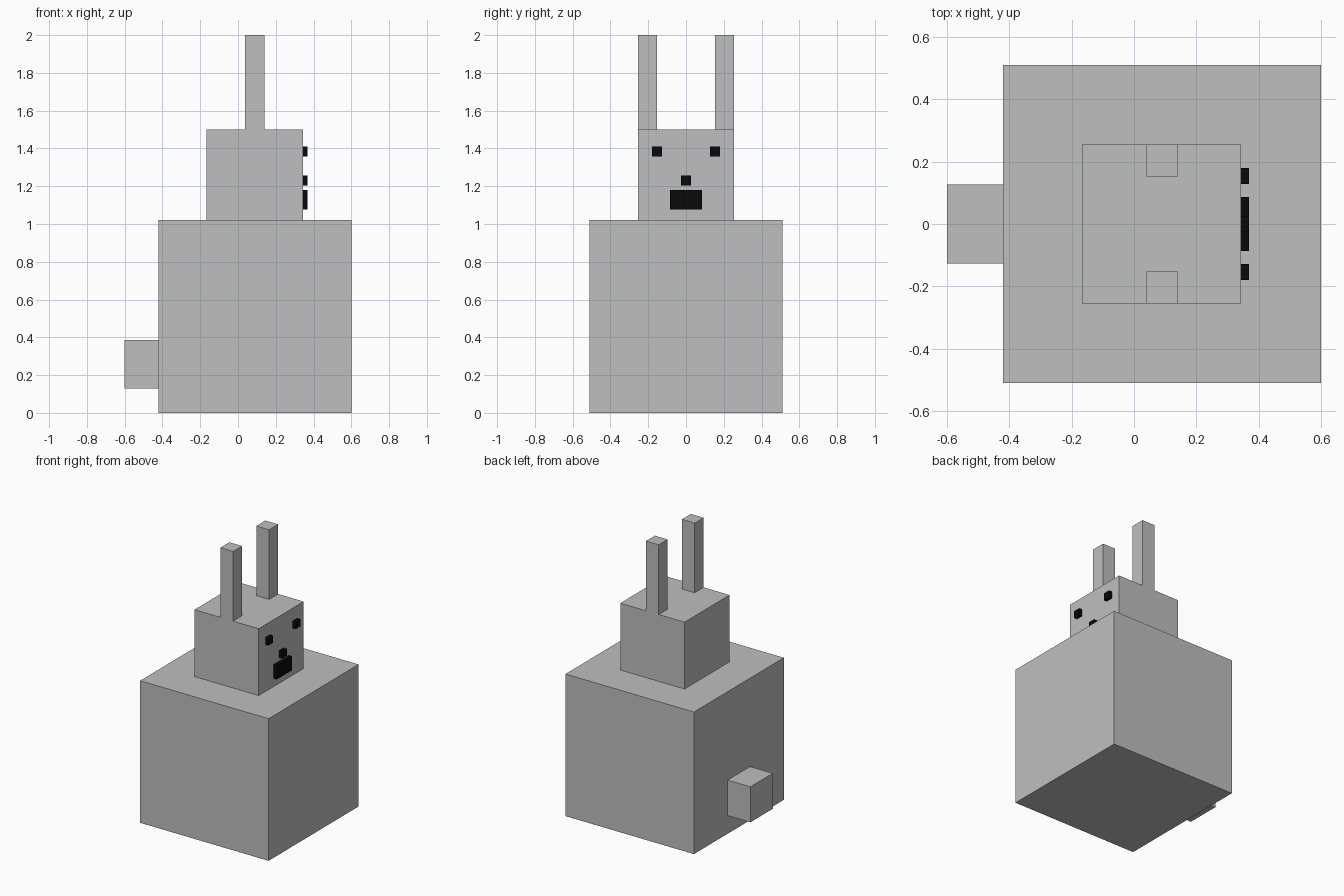
import bpy

default = bpy.data.objects.get("Cube")
if default:
    bpy.data.objects.remove(default, do_unlink=True)


def material(name, value):
    mat = bpy.data.materials.new(name)
    mat.use_nodes = True
    colour = (value, value, value, 1.0)
    mat.diffuse_color = colour
    mat.node_tree.nodes["Principled BSDF"].inputs["Base Color"].default_value = colour
    return mat


def box(name, mat, x, y, z):
    """Axis-aligned box from (low, high) pairs."""
    spans = (x, y, z)
    bpy.ops.mesh.primitive_cube_add(size=1)
    obj = bpy.context.object
    obj.name = name
    obj.location = [(lo + hi) / 2 for lo, hi in spans]
    obj.scale = [hi - lo for lo, hi in spans]
    obj.data.materials.append(mat)
    bpy.ops.object.transform_apply(location=True, rotation=False, scale=True)
    return obj


grey = material("light grey", 0.52)
black = material("black", 0.003)

# Body, head and tail
box("body", grey, (-0.42, 0.6), (-0.51, 0.51), (0, 1.02))
box("head", grey, (-0.167, 0.343), (-0.255, 0.255), (1.02, 1.5))
box("tail", grey, (-0.6, -0.42), (-0.127, 0.127), (0.13, 0.385))

# Ears and eyes, one on each side
for side, s in (("left", 1), ("right", -1)):
    ear_y = sorted((s * 0.153, s * 0.255))
    eye_y = sorted((s * 0.128, s * 0.18))
    box(side + "_ear", grey, (0.038, 0.14), ear_y, (1.5, 2))
    box(side + "_eye", black, (0.318, 0.369), eye_y, (1.358, 1.409))

# Nose and mouth
box("nose", black, (0.318, 0.369), (-0.026, 0.026), (1.205, 1.256))
box("mouth", black, (0.318, 0.369), (-0.086, 0.086), (1.078, 1.179))
